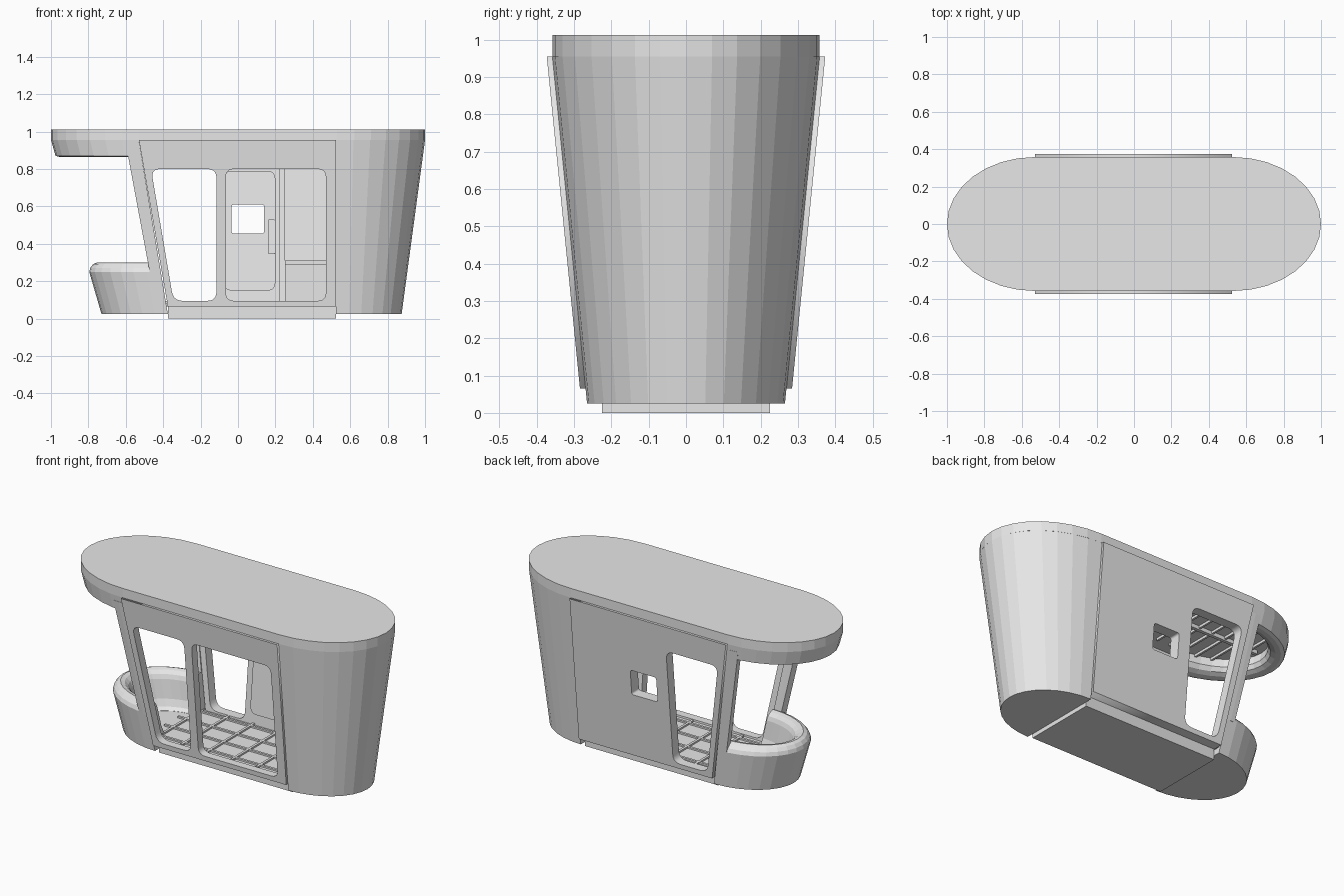
import bpy, bmesh, math
from mathutils import Vector

if "Cube" in bpy.data.objects:
    bpy.data.objects.remove(bpy.data.objects["Cube"])

grey = bpy.data.materials.new("light_grey")
grey.diffuse_color = (0.8, 0.8, 0.8, 1)
grey.use_nodes = True
grey.node_tree.nodes["Principled BSDF"].inputs["Base Color"].default_value = grey.diffuse_color


def finish(bm, name):
    bmesh.ops.remove_doubles(bm, verts=bm.verts, dist=0.0002)
    bmesh.ops.recalc_face_normals(bm, faces=bm.faces)
    me = bpy.data.meshes.new(name)
    bm.to_mesh(me)
    bm.free()
    me.materials.append(grey)
    ob = bpy.data.objects.new(name, me)
    bpy.context.collection.objects.link(ob)
    return ob


# Cabin outline: flared sides with an elliptical nose (-x) and tail (+x)
def half_width(z):
    return 0.265 + 0.1 * (z - 0.025)


def nose(z):
    k = (z - 0.025) / 0.93
    return -0.375 - 0.155 * k, -(0.355 + 0.115 * k)


def tail(z):
    return 0.525, 0.35 + 0.125 * (z - 0.025) / 0.93


def end_point(end, t, inset, z):
    cx, a = end(z)
    a -= math.copysign(inset, a)
    return Vector((cx + a * math.cos(t), (half_width(z) - inset) * math.sin(t), z))


def sweep(name, end, profile, t0=-90, t1=90, n=16):
    """Closed (inset, z) profile carried around an elliptical end."""
    bm = bmesh.new()
    rings = []
    for i in range(n + 1):
        t = math.radians(t0 + (t1 - t0) * i / n)
        rings.append([bm.verts.new(end_point(end, t, d, z)) for d, z in profile])
    m = len(profile)
    for r, s in zip(rings, rings[1:]):
        for j in range(m):
            bm.faces.new((r[j], r[(j + 1) % m], s[(j + 1) % m], s[j]))
    bm.faces.new(rings[0])
    bm.faces.new(rings[-1])
    return finish(bm, name)


def prism(name, lower, upper):
    bm = bmesh.new()
    a = [bm.verts.new(p) for p in lower]
    b = [bm.verts.new(p) for p in upper]
    bm.faces.new(a)
    bm.faces.new(b)
    n = len(a)
    for i in range(n):
        bm.faces.new((a[i], a[(i + 1) % n], b[(i + 1) % n], b[i]))
    return finish(bm, name)


def boxes(name, spans):
    """One object from (x0, x1, y0, y1, z0, z1) spans."""
    bm = bmesh.new()
    for x0, x1, y0, y1, z0, z1 in spans:
        for v in bmesh.ops.create_cube(bm, size=1)["verts"]:
            v.co = ((x0 + x1) / 2 + v.co.x * (x1 - x0),
                    (y0 + y1) / 2 + v.co.y * (y1 - y0),
                    (z0 + z1) / 2 + v.co.z * (z1 - z0))
    return finish(bm, name)


def rounded(pts, r, steps=5):
    out = []
    for i, p in enumerate(pts):
        p = Vector(p)
        a = p + (Vector(pts[i - 1]) - p).normalized() * r
        b = p + (Vector(pts[(i + 1) % len(pts)]) - p).normalized() * r
        for k in range(steps + 1):
            u = k / steps
            out.append(a * (1 - u) ** 2 + p * 2 * u * (1 - u) + b * u * u)
    return out


def rect(x0, x1, z0, z1):
    return [(x0, z0), (x1, z0), (x1, z1), (x0, z1)]


def side_sheet(name, loops, side, outer, inner):
    """Flat outline with holes, laid on the leaning side of the cabin."""
    cu = bpy.data.curves.new(name + "_outline", "CURVE")
    cu.dimensions, cu.fill_mode, cu.extrude = "2D", "BOTH", 0.5
    for loop in loops:
        sp = cu.splines.new("POLY")
        sp.points.add(len(loop) - 1)
        for q, p in zip(sp.points, loop):
            q.co = (p[0], p[1], 0, 1)
        sp.use_cyclic_u = True
    tmp = bpy.data.objects.new(name + "_outline", cu)
    bpy.context.collection.objects.link(tmp)
    dg = bpy.context.evaluated_depsgraph_get()
    me = bpy.data.meshes.new_from_object(tmp.evaluated_get(dg))
    bm = bmesh.new()
    bm.from_mesh(me)
    bpy.data.objects.remove(tmp)
    bpy.data.meshes.remove(me)
    for v in bm.verts:
        x, z, d = v.co
        off = outer if d > 0 else inner
        v.co = (x, side * (half_width(z) + off), z)
    return finish(bm, name)


# Side walls with their window openings
wall = [(-0.375, 0.065), (0.525, 0.065), (0.525, 0.955), (-0.53, 0.955)]
fore_window = rounded([(-0.345, 0.095), (-0.115, 0.095), (-0.115, 0.80), (-0.465, 0.80)], 0.05)
wide_window = rounded(rect(-0.065, 0.47, 0.095, 0.80), 0.045)
small_window = rounded(rect(-0.035, 0.14, 0.455, 0.61), 0.015)
side_sheet("front_wall", [wall, fore_window, wide_window], -1, 0.015, -0.035)
side_sheet("back_wall", [wall, fore_window, small_window], 1, 0.015, -0.045)

# Inner lining and handle of the back wall
lining = rounded(rect(-0.075, 0.20, 0.15, 0.79), 0.045)
side_sheet("back_lining", [lining, small_window], 1, -0.045, -0.055)
side_sheet("back_handle", [rounded(rect(0.16, 0.20, 0.345, 0.53), 0.01)], 1, -0.054, -0.075)

# Tail shell and floor
sweep("tail_shell", tail, [(0, 0.025), (0, 0.955), (0.04, 0.955), (0.04, 0.025)])

# Nose bowl with a rounded rim
sweep("nose_bowl", nose, [(0, 0.025), (0, 0.25), (0.012, 0.272), (0.032, 0.291),
                          (0.055, 0.30), (0.078, 0.294), (0.094, 0.275),
                          (0.10, 0.25), (0.10, 0.14), (0.11, 0.10), (0.13, 0.085), (0.13, 0.025)])

# Overhanging brow under the roof
sweep("roof_brow", nose, [(0, 0.955), (0, 0.87), (0.02, 0.865), (0.05, 0.868),
                          (0.08, 0.88), (0.10, 0.905), (0.105, 0.955)])

# Leaning windscreen pillars
for label, s in (("front", -1), ("back", 1)):
    sweep(label + "_pillar", nose, [(0, 0.24), (0, 0.92), (0.045, 0.92), (0.045, 0.24)],
          s * 81, s * 90, 2)

# Half-round floors at both ends
for label, end in (("nose", nose), ("tail", tail)):
    ts = [math.radians(-90 + 180 * i / 16) for i in range(17)]
    prism(label + "_floor", [end_point(end, t, 0.001, 0.025) for t in ts],
          [end_point(end, t, 0.03, 0.084) for t in ts])

# Roof slab
stadium = []
for s in (1, -1):
    for i in range(17):
        t = math.radians(-90 + 180 * i / 16)
        stadium.append((s * (0.53 + 0.47 * math.cos(t)), s * 0.358 * math.sin(t)))
prism("roof", [(x, y, 0.955) for x, y in stadium], [(x, y, 1.012) for x, y in stadium])

# Sill plate and middle floor
boxes("base_plate", [(-0.375, 0.525, -0.225, 0.225, 0, 0.066)])
boxes("middle_floor", [(-0.39, 0.53, -0.255, 0.255, 0.066, 0.084)])

# Raised floor ribs and ceiling battens
ribs = [(-0.40 + 0.17 * i, -0.385 + 0.17 * i, -0.23, 0.23, 0.08, 0.094) for i in range(6)]
ribs += [(-0.45, 0.53, y - 0.007, y + 0.007, 0.08, 0.094) for y in (-0.195, -0.065, 0.065, 0.195)]
boxes("floor_ribs", ribs)
battens = [(-0.82 + 0.09 * i, -0.808 + 0.09 * i, -0.24, 0.24, 0.94, 0.957) for i in range(15)]
battens += [(-0.86, 0.52, -0.01, 0.01, 0.932, 0.957)]
boxes("ceiling_battens", battens)

# Bench against the back wall, its slatted face and end post
boxes("bench", [(0.25, 0.54, 0.12, 0.235, 0.084, 0.29), (0.25, 0.54, 0.11, 0.25, 0.29, 0.31)])
boxes("bench_slats", [(0.255 + 0.037 * i, 0.283 + 0.037 * i, 0.112, 0.121, 0.09, 0.288)
                      for i in range(7)])
side_sheet("bench_post", [rect(0.22, 0.25, 0.084, 0.95)], 1, -0.04, -0.09)
